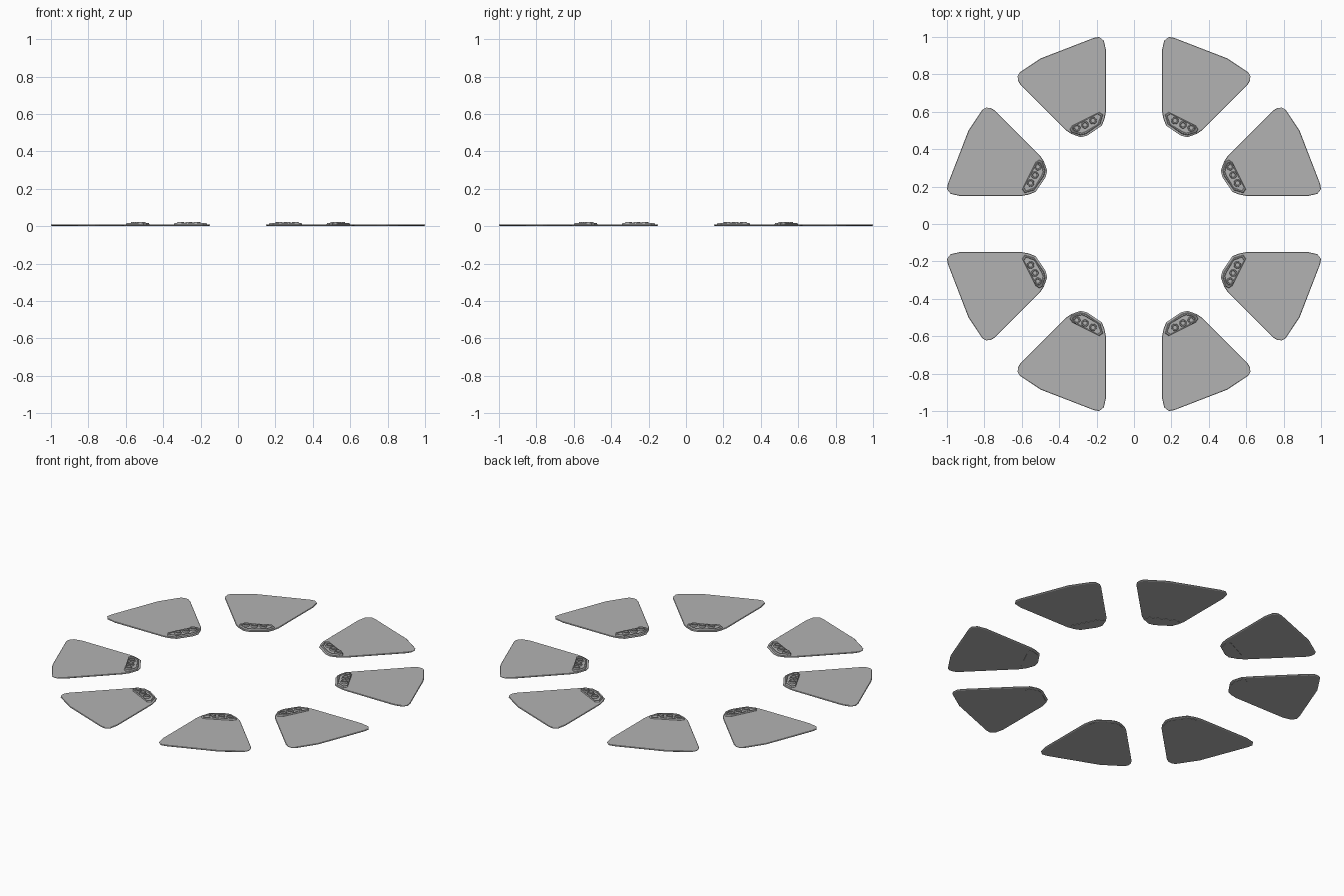
import bpy, bmesh, math
from mathutils import Vector

if "Cube" in bpy.data.objects:
    bpy.data.objects.remove(bpy.data.objects["Cube"])

# Outlines of one panel (quadrant +x +y, next to the y axis)
PANEL = [(0.15, 0.93), (0.161, 0.98), (0.186, 1.0), (0.215, 0.995), (0.5, 0.885),
         (0.612, 0.81), (0.622, 0.79), (0.62, 0.765), (0.605, 0.742), (0.365, 0.502),
         (0.335, 0.482), (0.285, 0.464), (0.25, 0.473), (0.172, 0.526), (0.158, 0.56),
         (0.15, 0.6)]
BRACKET = [(0.166, 0.585), (0.186, 0.598), (0.33, 0.526), (0.343, 0.506),
           (0.334, 0.49), (0.284, 0.474), (0.255, 0.482), (0.18, 0.535)]
BOLTS = [(0.219, 0.553), (0.262, 0.53), (0.306, 0.514)]

grey = bpy.data.materials.new("dark_grey")
grey.diffuse_color = (0.45, 0.45, 0.45, 1)
grey.use_nodes = True
grey.node_tree.nodes["Principled BSDF"].inputs["Base Color"].default_value = grey.diffuse_color


def inset(pts, d):
    c = sum((Vector(p) for p in pts), Vector((0, 0))) / len(pts)
    return [tuple(Vector(p) + (c - Vector(p)).normalized() * d) for p in pts]


def circle(c, r, n=12):
    return [(c[0] + r * math.cos(2 * math.pi * i / n),
             c[1] + r * math.sin(2 * math.pi * i / n)) for i in range(n)]


def loft(bm, layers, place):
    """Stack closed outlines (points, z) into one solid."""
    rings = [[bm.verts.new((*place(p), z)) for p in pts] for pts, z in layers]
    for a, b in zip(rings, rings[1:]):
        for i in range(len(a)):
            j = (i + 1) % len(a)
            bm.faces.new((a[i], a[j], b[j], b[i]))
    bm.faces.new(rings[0])
    bm.faces.new(rings[-1])


def make(name, solids, place):
    bm = bmesh.new()
    for layers in solids:
        loft(bm, layers, place)
    bmesh.ops.recalc_face_normals(bm, faces=bm.faces[:])
    me = bpy.data.meshes.new(name)
    bm.to_mesh(me)
    bm.free()
    me.materials.append(grey)
    bpy.context.collection.objects.link(bpy.data.objects.new(name, me))


# Thin plate with chamfered lower edge
panel = [[(inset(PANEL, 0.006), 0.002), (PANEL, 0.005), (PANEL, 0.008),
          (inset(PANEL, 0.003), 0.010)]]
# Raised mounting bracket with steep rim and shallow tray, showing underneath
bracket = [[(BRACKET, 0.0), (BRACKET, 0.012), (inset(BRACKET, 0.004), 0.018),
            (inset(BRACKET, 0.011), 0.018), (inset(BRACKET, 0.014), 0.014)]]
# Round bolt heads with a recessed centre
bolts = [[(circle(c, 0.020), 0.012), (circle(c, 0.018), 0.024),
          (circle(c, 0.013), 0.024), (circle(c, 0.011), 0.017)] for c in BOLTS]

# Eight copies: mirror over x, y and the diagonal
for sx in (1, -1):
    for sy in (1, -1):
        for swap in (False, True):
            def place(p):
                x, y = (p[1], p[0]) if swap else p
                return (sx * x, sy * y)
            make("panel", panel, place)
            make("mounting_bracket", bracket, place)
            make("bolt_heads", bolts, place)
